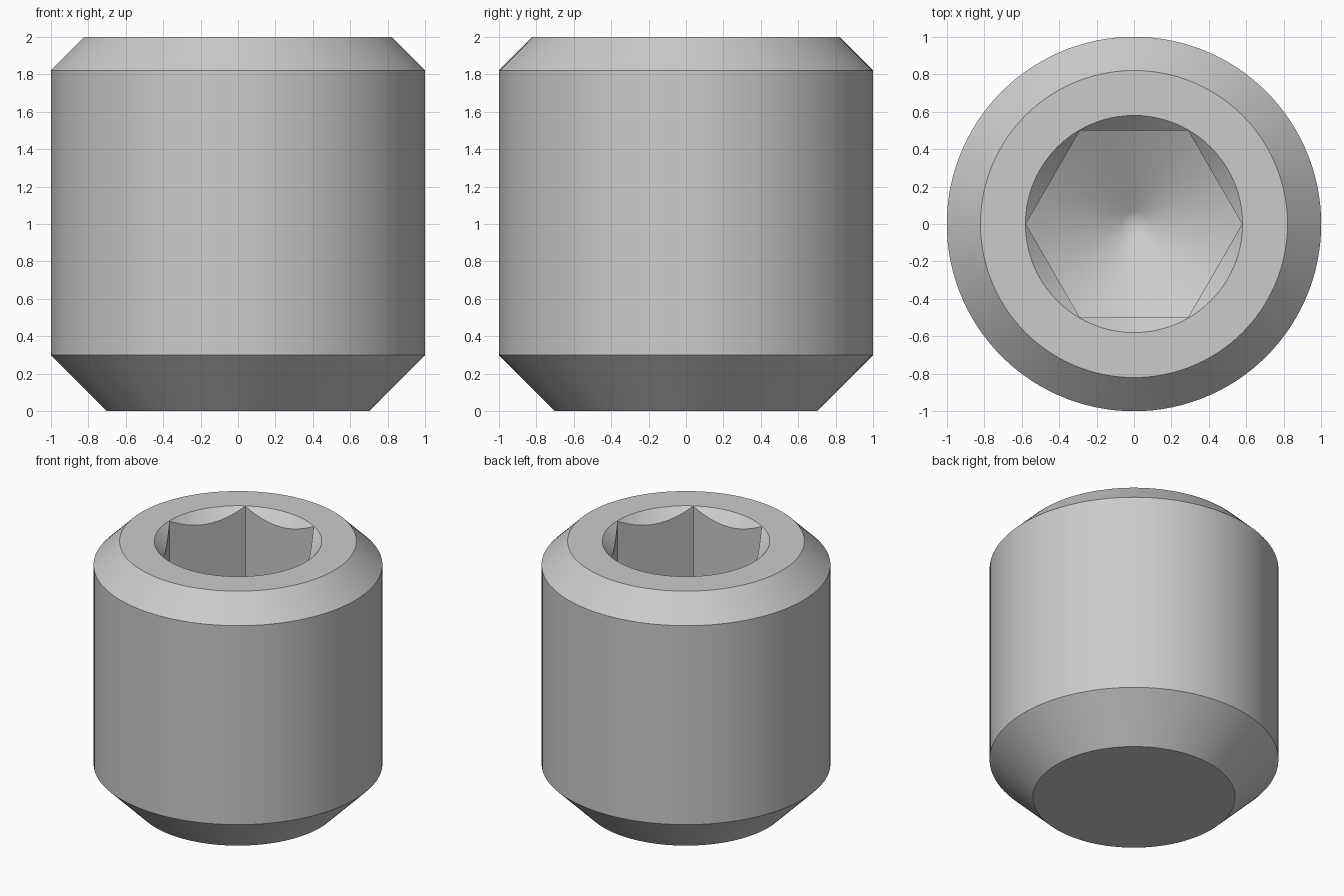
import bpy
import bmesh
from math import pi, sin, cos, tan, sqrt, radians

SEGMENTS = 120                    # divisible by six, so hexagon corners fall on vertices
FLAT = 0.5                        # half the width across the socket flats
CORNER = FLAT * 2 / sqrt(3)       # socket corner radius
MOUTH = 0.58                      # countersink radius at the top face
TOP = 2.0
SOCKET_Z = 1.2                    # height where the drill cone meets the corners
SLOPE = radians(30)               # drill cone slope
TIP = CORNER / 4                  # rounding radius of the drill tip

cube = bpy.data.objects.get("Cube")
if cube:
    bpy.data.objects.remove(cube, do_unlink=True)

steel = bpy.data.materials.new("steel grey")
steel.use_nodes = True
grey = (0.6, 0.6, 0.6, 1.0)
steel.diffuse_color = grey
steel.node_tree.nodes["Principled BSDF"].inputs["Base Color"].default_value = grey


def hex_radius(angle):
    """Distance to the hexagon wall, with corners on the x axis."""
    return FLAT / cos(angle % (pi / 3) - pi / 6)


def cone_z(radius):
    return SOCKET_Z - (CORNER - radius) * tan(SLOPE)


def circle(radius, z):
    return lambda angle: (radius, z)


def mouth_edge(angle):
    r = hex_radius(angle)
    return r, TOP - (MOUTH - r)


def floor_edge(angle):
    r = hex_radius(angle)
    return r, cone_z(r)


# Rings from the flat point, up the outside, then down into the socket
rings = [circle(0.7, 0), circle(1, 0.3), circle(1, 1.82), circle(0.82, TOP),
         circle(MOUTH, TOP), mouth_edge, floor_edge]

# Drill cone and its rounded tip
rings += [circle(r, cone_z(r)) for r in (0.4, 0.25, 0.14)]
tip_centre = cone_z(0) + TIP / cos(SLOPE)
for step in (4, 3, 2, 1):
    a = SLOPE * step / 4
    rings.append(circle(TIP * sin(a), tip_centre - TIP * cos(a)))

bm = bmesh.new()
loops = []
for ring in rings:
    loop = []
    for i in range(SEGMENTS):
        angle = 2 * pi * i / SEGMENTS
        r, z = ring(angle)
        loop.append(bm.verts.new((r * cos(angle), r * sin(angle), z)))
    loops.append(loop)

for low, high in zip(loops, loops[1:]):
    for i in range(SEGMENTS):
        j = (i + 1) % SEGMENTS
        bm.faces.new((low[i], low[j], high[j], high[i]))

# Flat point underneath and the centre of the socket floor
bm.faces.new(list(reversed(loops[0])))
bm.faces.new(loops[-1])
bmesh.ops.recalc_face_normals(bm, faces=bm.faces)

mesh = bpy.data.meshes.new("set_screw")
bm.to_mesh(mesh)
bm.free()
mesh.materials.append(steel)
screw = bpy.data.objects.new("set_screw", mesh)
bpy.context.collection.objects.link(screw)

# Smooth turned surfaces with crisp machined edges
bpy.ops.object.select_all(action="DESELECT")
screw.select_set(True)
bpy.context.view_layer.objects.active = screw
bpy.ops.object.shade_smooth_by_angle(angle=radians(28))
